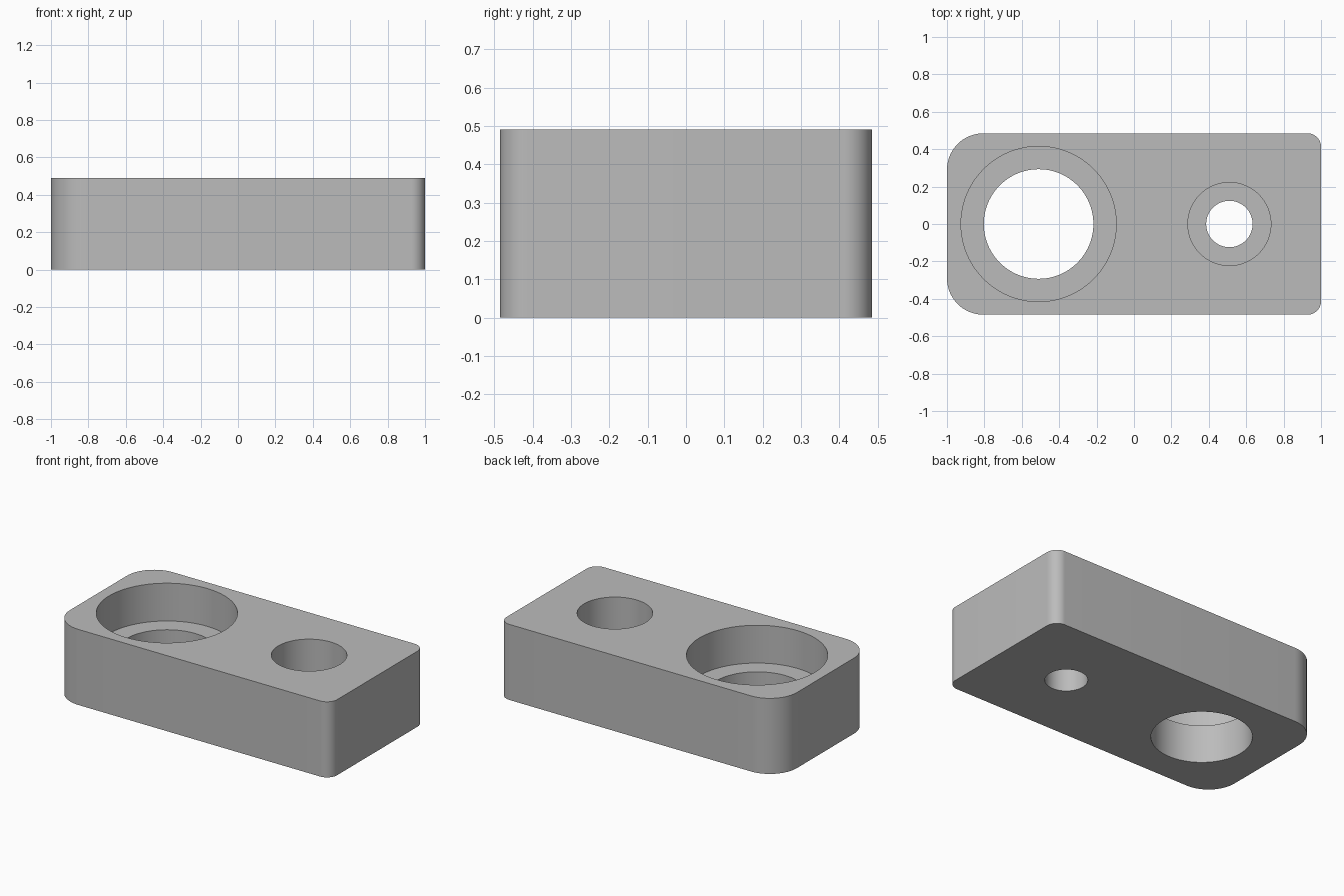
import bpy, bmesh, math

cube = bpy.data.objects.get("Cube")
if cube:
    bpy.data.objects.remove(cube, do_unlink=True)

WIDTH, DEPTH, HEIGHT = 2.0, 0.97, 0.49
FLOOR = 0.245  # height of the counterbore floors

grey = bpy.data.materials.new("plain grey")
grey.use_nodes = True
colour = (0.5, 0.5, 0.5, 1)
grey.diffuse_color = colour
grey.node_tree.nodes["Principled BSDF"].inputs["Base Color"].default_value = colour


def make_object(name, bm):
    mesh = bpy.data.meshes.new(name)
    bm.to_mesh(mesh)
    bm.free()
    mesh.materials.append(grey)
    obj = bpy.data.objects.new(name, mesh)
    bpy.context.collection.objects.link(obj)
    return obj


def round_corners(bm, side, radius):
    """Round the vertical edges on one end of the block."""
    edges = [e for e in bm.edges
             if all(v.co.x * side > WIDTH / 2 - 0.001 for v in e.verts)
             and abs(e.verts[0].co.z - e.verts[1].co.z) > HEIGHT / 2]
    bmesh.ops.bevel(bm, geom=edges, offset=radius, segments=16,
                    profile=0.5, affect='EDGES')


def drill(block, x, radius, bottom):
    """Cut a vertical round hole from above the block down to a height."""
    top = HEIGHT + 0.1
    bm = bmesh.new()
    bmesh.ops.create_cone(bm, cap_ends=True, segments=96, radius1=radius,
                          radius2=radius, depth=top - bottom)
    bmesh.ops.translate(bm, verts=bm.verts, vec=(x, 0, (top + bottom) / 2))
    cutter = make_object("drill_cutter", bm)
    cutter.hide_render = True
    mod = block.modifiers.new("hole", 'BOOLEAN')
    mod.operation = 'DIFFERENCE'
    mod.solver = 'EXACT'
    mod.object = cutter
    bpy.ops.object.modifier_apply(modifier=mod.name)
    bpy.data.objects.remove(cutter, do_unlink=True)


# Block with large corners on one end and small corners on the other
bm = bmesh.new()
bmesh.ops.create_cube(bm, size=1)
bmesh.ops.scale(bm, verts=bm.verts, vec=(WIDTH, DEPTH, HEIGHT))
bmesh.ops.translate(bm, verts=bm.verts, vec=(0, 0, HEIGHT / 2))
round_corners(bm, -1, 0.195)
round_corners(bm, 1, 0.073)
block = make_object("mounting_block", bm)
bpy.context.view_layer.objects.active = block
block.select_set(True)

# Two counterbored through holes
for x, bore, hole in ((-0.51, 0.415, 0.293), (0.51, 0.222, 0.124)):
    drill(block, x, bore, FLOOR)
    drill(block, x, hole, -0.1)

bpy.ops.object.shade_smooth_by_angle(angle=math.radians(30))
